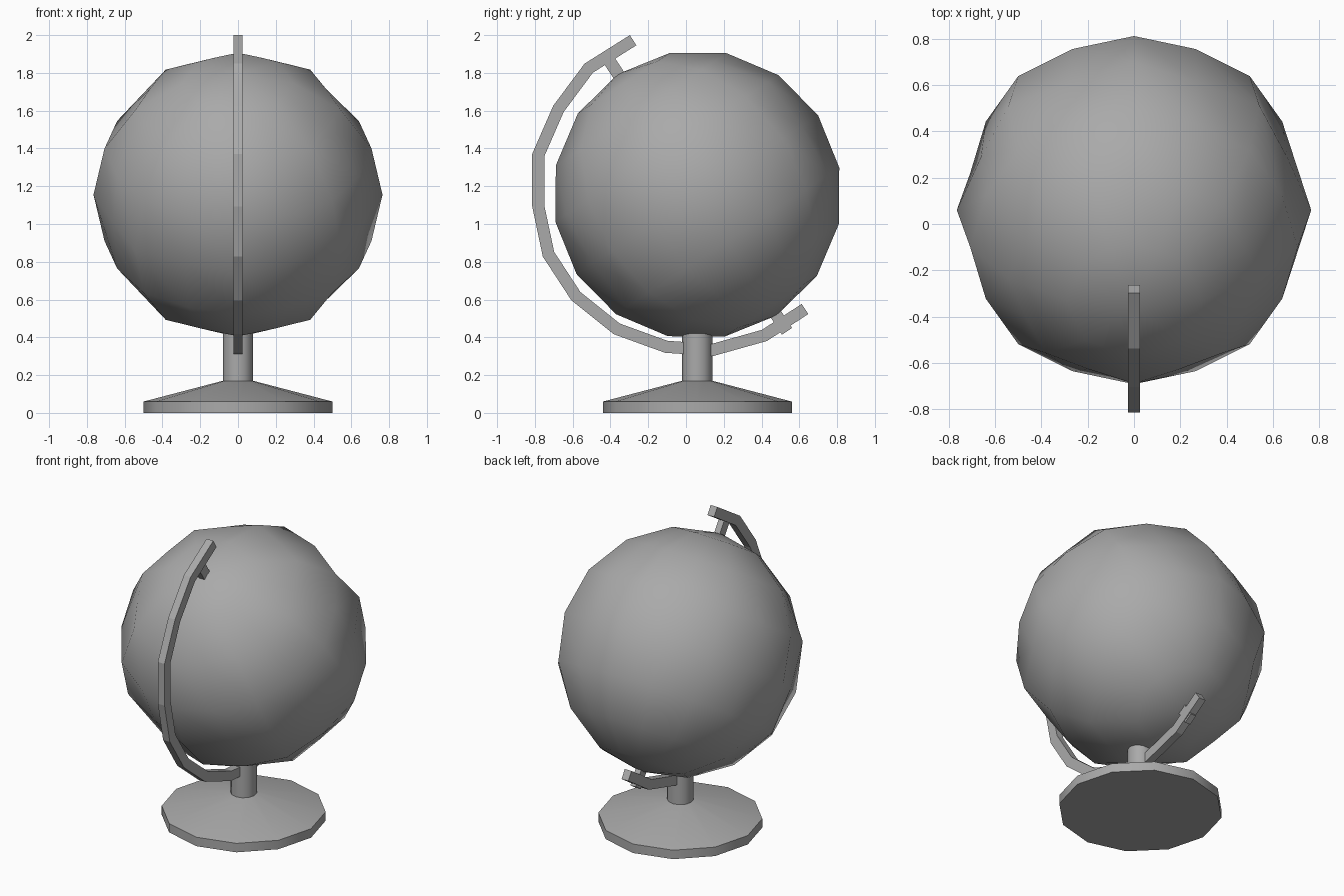
import bpy, bmesh, math
from mathutils import Vector, Matrix

if "Cube" in bpy.data.objects:
    bpy.data.objects.remove(bpy.data.objects["Cube"])

grey = bpy.data.materials.new("plain_grey")
grey.use_nodes = True
colour = (0.4, 0.4, 0.4, 1)
grey.diffuse_color = colour
grey.node_tree.nodes["Principled BSDF"].inputs["Base Color"].default_value = colour

CENTRE = Vector((0, 0.06, 1.155))
RADIUS = 0.765
TILT = Matrix.Rotation(math.radians(33.3), 4, 'X')
AXIS = TILT @ Vector((0, 0, 1))


def make_object(name, bm, smooth=None):
    bmesh.ops.recalc_face_normals(bm, faces=bm.faces)
    mesh = bpy.data.meshes.new(name)
    bm.to_mesh(mesh)
    bm.free()
    mesh.materials.append(grey)
    obj = bpy.data.objects.new(name, mesh)
    bpy.context.collection.objects.link(obj)
    if smooth:
        bpy.ops.object.select_all(action='DESELECT')
        obj.select_set(True)
        bpy.context.view_layer.objects.active = obj
        bpy.ops.object.shade_smooth_by_angle(angle=math.radians(smooth))
    return obj


def lathe(name, profile, sides, smooth):
    """Closed turned solid standing on the base centre."""
    bm = bmesh.new()
    rings = []
    for r, z in profile:
        angles = [math.tau * i / sides for i in range(sides)]
        rings.append([bm.verts.new((r * math.cos(a), CENTRE.y + r * math.sin(a), z))
                      for a in angles])
    for low, high in zip(rings, rings[1:]):
        for i in range(sides):
            j = (i + 1) % sides
            bm.faces.new((low[i], low[j], high[j], high[i]))
    bm.faces.new(rings[0])
    bm.faces.new(rings[-1])
    return make_object(name, bm, smooth)


# Ball: coarse tilted sphere, in-between meridians pulled slightly in
bm = bmesh.new()
bmesh.ops.create_uvsphere(bm, u_segments=16, v_segments=8, radius=RADIUS)
for v in bm.verts:
    step = round(math.atan2(v.co.y, v.co.x) / (math.pi / 8))
    if step % 2 and v.co.xy.length > 0.01:
        ring = round(math.asin(v.co.z / RADIUS) / (math.pi / 8))
        pull = 0.98 if abs(ring) == 1 else 0.935
        v.co.x *= pull
        v.co.y *= pull
bmesh.ops.transform(bm, matrix=Matrix.Translation(CENTRE) @ TILT, verts=bm.verts)
make_object("globe_ball", bm, 60)

# Foot and column
lathe("base", [(0.5, 0), (0.5, 0.06), (0.08, 0.17)], 12, 31)
lathe("column", [(0.08, 0.16), (0.08, 0.43)], 12, 40)

# Curved arm: side path thickened with mitred corners
path = [Vector(p) for p in (
    (-0.28, 1.973), (-0.515, 1.825), (-0.675, 1.61), (-0.782, 1.365),
    (-0.782, 1.095), (-0.728, 0.84), (-0.583, 0.618), (-0.367, 0.445),
    (-0.105, 0.35), (0.14, 0.333), (0.415, 0.41), (0.63, 0.55))]
HALF_THICK, HALF_WIDE = 0.032, 0.025
bm = bmesh.new()
sections = []
for i, p in enumerate(path):
    d_in = (p - path[i - 1]).normalized() if i else (path[1] - p).normalized()
    d_out = (path[i + 1] - p).normalized() if i + 1 < len(path) else d_in
    along = (d_in + d_out).normalized()
    side = Vector((-along.y, along.x)) * HALF_THICK / along.dot(d_in)
    sections.append([bm.verts.new((x * HALF_WIDE, *(p + side * s)))
                     for x, s in ((-1, -1), (1, -1), (1, 1), (-1, 1))])
for a, b in zip(sections, sections[1:]):
    for i in range(4):
        j = (i + 1) % 4
        bm.faces.new((a[i], a[j], b[j], b[i]))
bm.faces.new(sections[0])
bm.faces.new(sections[-1])
make_object("arm", bm)

# Pivot pins joining the ball to the arm
for name, sign in (("top_pin", 1), ("bottom_pin", -1)):
    bm = bmesh.new()
    bmesh.ops.create_cube(bm, size=1)
    place = Matrix.Translation(CENTRE + AXIS * sign * 0.785) @ TILT
    bmesh.ops.transform(bm, matrix=place @ Matrix.Diagonal((0.04, 0.065, 0.16, 1)),
                        verts=bm.verts)
    make_object(name, bm)
